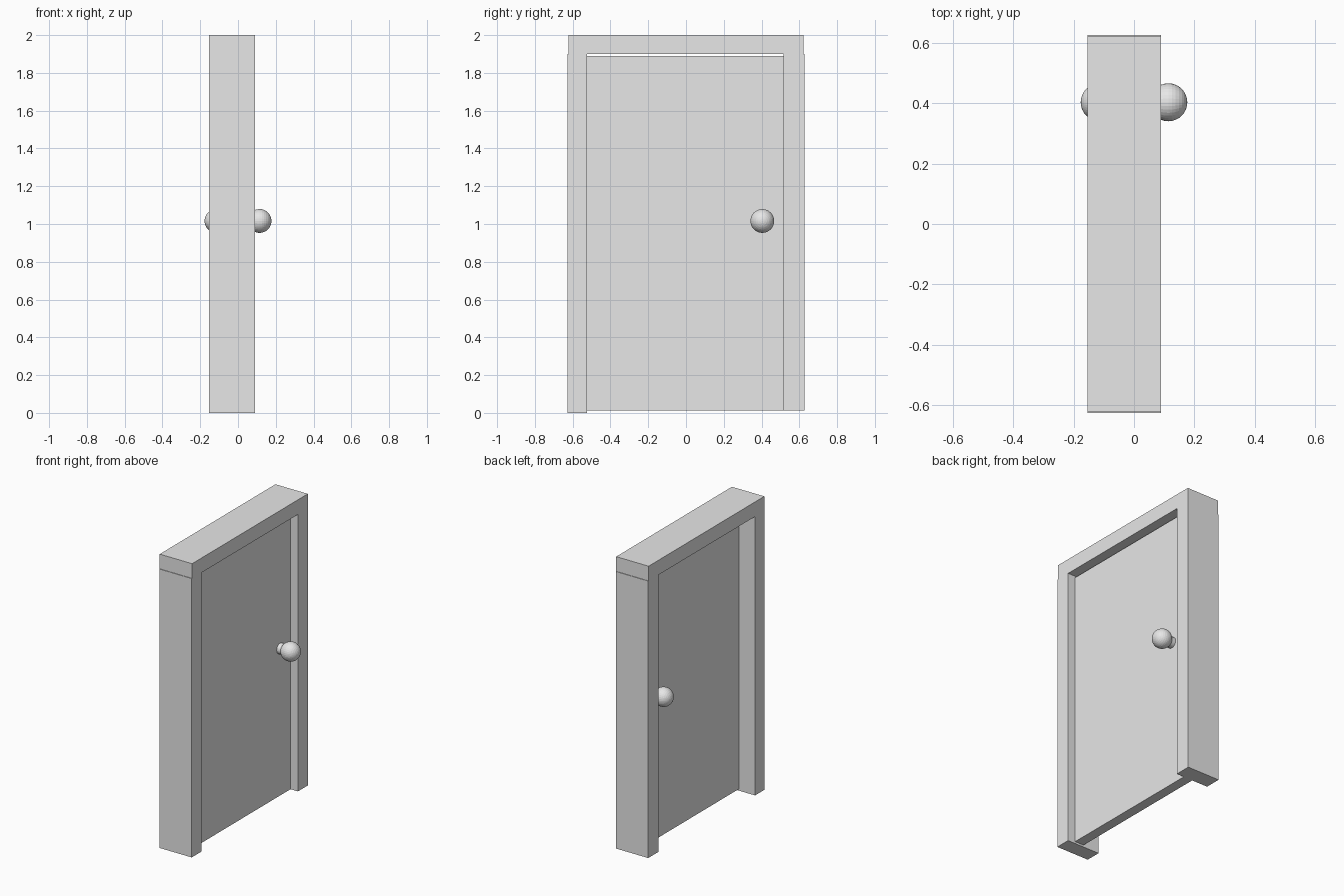
import bpy
import math

if "Cube" in bpy.data.objects:
    bpy.data.objects.remove(bpy.data.objects["Cube"])

grey = bpy.data.materials.new("light_grey")
grey.diffuse_color = (0.8, 0.8, 0.8, 1)
grey.use_nodes = True
grey.node_tree.nodes["Principled BSDF"].inputs["Base Color"].default_value = grey.diffuse_color


def box(name, lo, hi):
    """Box between two opposite corners."""
    bpy.ops.mesh.primitive_cube_add(size=1, location=[(a + b) / 2 for a, b in zip(lo, hi)])
    ob = bpy.context.object
    ob.name = name
    ob.scale = [b - a for a, b in zip(lo, hi)]
    bpy.ops.object.transform_apply(location=False, rotation=False, scale=True)
    ob.data.materials.append(grey)
    return ob


# Frame: two posts and a slightly shorter header on top
BACK, FRONT = -0.154, 0.09
box("left_post", (BACK, -0.627, 0), (FRONT, -0.524, 1.9))
box("right_post", (BACK, 0.517, 0.013), (FRONT, 0.627, 1.9))
box("header", (BACK, -0.623, 1.9), (FRONT, 0.623, 2))

# Door panel, with a narrow gap below the header
box("door_panel", (-0.034, -0.524, 0.013), (0.034, 0.517, 1.89))

# Knob on each side, joined to the door by a short stem
KNOB_Y, KNOB_Z = 0.404, 1.016
for side, label in ((1, "front"), (-1, "back")):
    bpy.ops.mesh.primitive_uv_sphere_add(
        segments=32, ring_count=16, radius=0.063,
        location=(side * 0.114, KNOB_Y, KNOB_Z), rotation=(0, math.pi / 2, 0))
    knob = bpy.context.object
    knob.name = label + "_knob"
    knob.data.materials.append(grey)

    bpy.ops.mesh.primitive_cylinder_add(
        vertices=32, radius=0.036, depth=0.06,
        location=(side * 0.05, KNOB_Y, KNOB_Z), rotation=(0, math.pi / 2, 0))
    stem = bpy.context.object
    stem.name = label + "_knob_stem"
    stem.data.materials.append(grey)
    bpy.ops.object.shade_smooth_by_angle()
